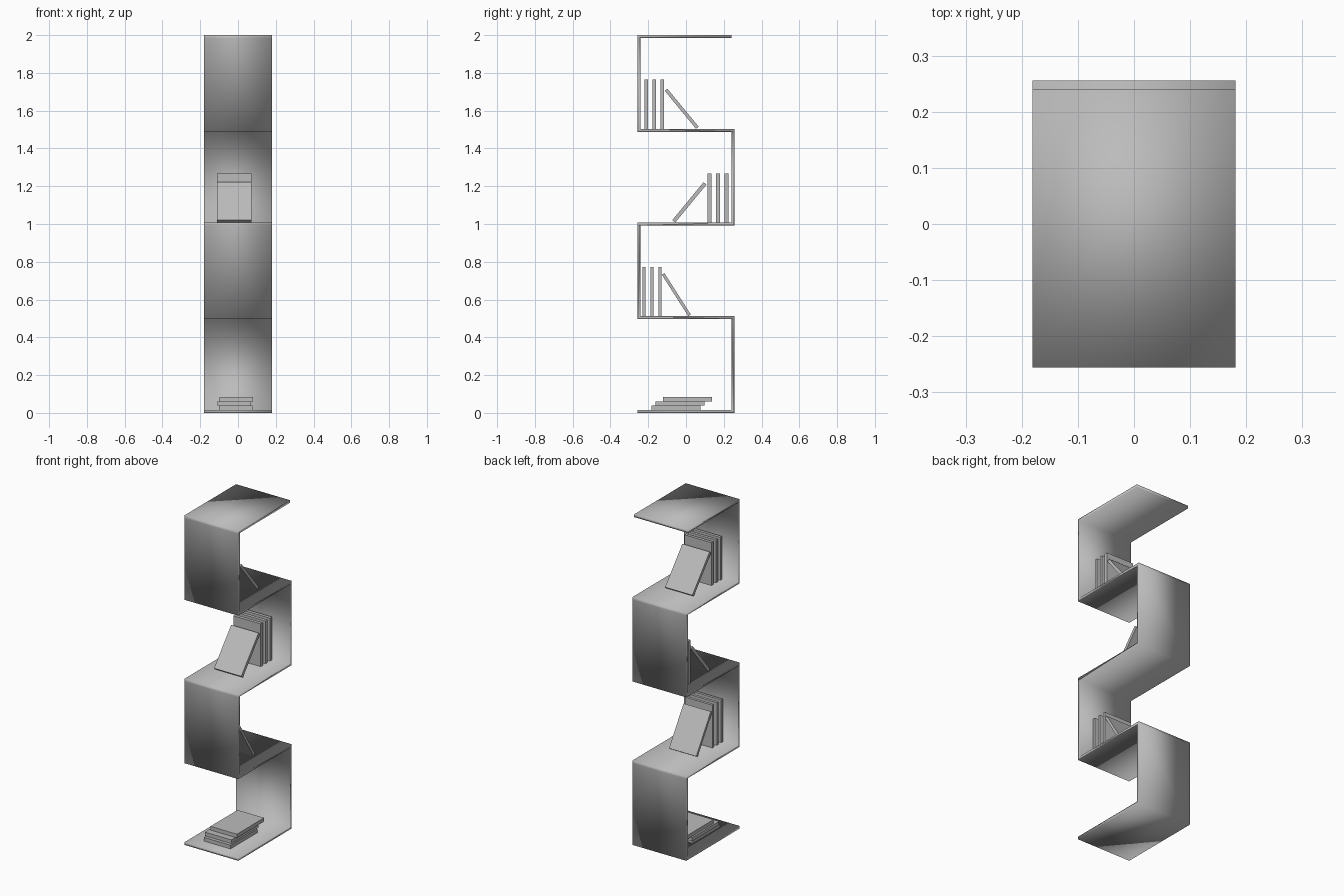
import bpy, bmesh
from math import radians
from mathutils import Matrix

if "Cube" in bpy.data.objects:
    bpy.data.objects.remove(bpy.data.objects["Cube"])

grey = bpy.data.materials.new("plain grey")
grey.use_nodes = True
colour = (0.5, 0.5, 0.5, 1)
grey.diffuse_color = colour
grey.node_tree.nodes["Principled BSDF"].inputs["Base Color"].default_value = colour

T = 0.016              # board thickness
HALF = 0.256           # half depth
IN = HALF - T          # inner face of the walls
STEP = 0.496           # distance between shelves
WIDTH = 0.362
BOOK_H, BOOK_W = 0.26, 0.183


def finish(bm, name, smooth=False):
    bmesh.ops.recalc_face_normals(bm, faces=bm.faces)
    mesh = bpy.data.meshes.new(name)
    bm.to_mesh(mesh)
    bm.free()
    mesh.materials.append(grey)
    for p in mesh.polygons:
        p.use_smooth = smooth
    obj = bpy.data.objects.new(name, mesh)
    bpy.context.collection.objects.link(obj)
    return obj


# Zigzag board: one side outline swept across the width
def turn(s, z):
    """Outline beside an outer wall (side s) and the next inner wall."""
    return [(s * HALF, z), (s * HALF, z + STEP), (s * HALF, z + STEP + T),
            (-s * IN, z + STEP + T), (-s * IN, z + 2 * STEP)]


top = 4 * STEP
back = turn(1, 0) + turn(1, 2 * STEP) + [(IN, top), (IN, top + T)]
front = [(-HALF, 0), (-HALF, T), (IN, T), (IN, STEP)]
front += turn(-1, STEP) + turn(-1, 3 * STEP)[:3]
outline = back + front[::-1]

bm = bmesh.new()
face = bm.faces.new([bm.verts.new((-WIDTH / 2, y, z)) for y, z in outline])
swept = bmesh.ops.extrude_face_region(bm, geom=[face], use_keep_orig=True)
for v in swept["geom"]:
    if isinstance(v, bmesh.types.BMVert):
        v.co.x += WIDTH
finish(bm, "zigzag_shelf", smooth=True)


# Books
def book(name, size, place):
    bm = bmesh.new()
    bmesh.ops.create_cube(bm, size=1, matrix=place @ Matrix.Diagonal((*size, 1)))
    return finish(bm, name)


def book_group(name, level, side, x, first, gap, thick, foot, angle):
    """Three upright books and one leaning on them; side is the wall they stand by."""
    z = level * STEP + T
    size = (BOOK_W, thick, BOOK_H)
    for i in range(3):
        y = side * (first - gap * i)
        book(f"{name}_upright_book_{i + 1}", size,
             Matrix.Translation((x, y, z + BOOK_H / 2)))
    lean = Matrix.Translation((x, side * foot, z)) @ Matrix.Rotation(radians(side * -angle), 4, "X")
    # pivot on the lower edge
    book(f"{name}_leaning_book", size,
         lean @ Matrix.Translation((0, -side * thick / 2, BOOK_H / 2)))


book_group("lower", 1, -1, 0.005, 0.222, 0.042, 0.016, -0.012, 32.5)
book_group("middle", 2, 1, -0.019, 0.214, 0.045, 0.02, -0.057, 39.5)
book_group("upper", 3, -1, 0.002, 0.21, 0.042, 0.018, -0.053, 39.5)

# Flat stack on the lowest shelf
stack_t = 0.0225
for i, (x, y) in enumerate([(-0.012, -0.052), (-0.02, -0.032), (-0.01, 0.007)]):
    book(f"stacked_book_{i + 1}", (BOOK_W - 0.005, BOOK_H, stack_t),
         Matrix.Translation((x, y, T + stack_t * (i + 0.5))))
